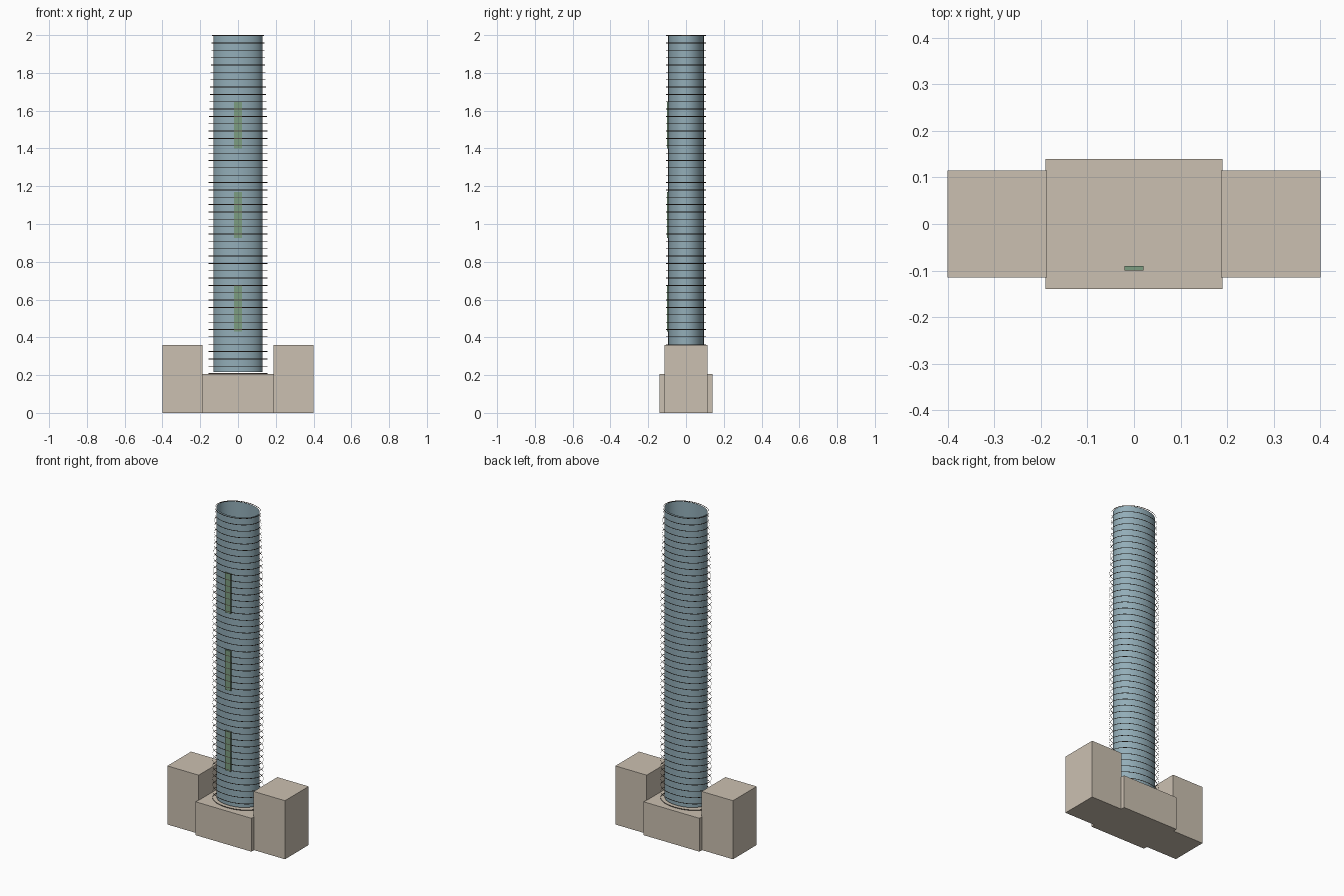
import bpy, bmesh, math

if "Cube" in bpy.data.objects:
    bpy.data.objects.remove(bpy.data.objects["Cube"])

SEGS = 64


def material(name, rgb):
    m = bpy.data.materials.new(name)
    m.diffuse_color = (*rgb, 1)
    m.use_nodes = True
    m.node_tree.nodes["Principled BSDF"].inputs["Base Color"].default_value = m.diffuse_color
    return m


stone = material("stone", (0.60, 0.53, 0.44))
glass = material("blue_glass", (0.29, 0.42, 0.48))
bronze = material("dark_bronze", (0.10, 0.075, 0.06))
green = material("garden_green", (0.20, 0.34, 0.22))


def finish(name, bm, mat, smooth=False):
    mesh = bpy.data.meshes.new(name)
    for f in bm.faces:
        f.smooth = smooth
    bm.to_mesh(mesh)
    bm.free()
    mesh.materials.append(mat)
    obj = bpy.data.objects.new(name, mesh)
    bpy.context.collection.objects.link(obj)
    return obj


def box(name, x0, x1, y0, y1, z0, z1, mat):
    bm = bmesh.new()
    bmesh.ops.create_cube(bm, size=1)
    for v in bm.verts:
        v.co.x = (x0 + x1) / 2 + v.co.x * (x1 - x0)
        v.co.y = (y0 + y1) / 2 + v.co.y * (y1 - y0)
        v.co.z = (z0 + z1) / 2 + v.co.z * (z1 - z0)
    return finish(name, bm, mat)


def oval_wall(bm, rx, ry, z0, z1):
    """Open upright wall following an ellipse."""
    angles = [2 * math.pi * i / SEGS for i in range(SEGS)]
    low, high = [[bm.verts.new((rx * math.cos(a), ry * math.sin(a), z))
                  for a in angles] for z in (z0, z1)]
    for i in range(SEGS):
        j = (i + 1) % SEGS
        bm.faces.new((low[i], low[j], high[j], high[i]))


# Podium and its two taller wings
box("podium", -0.19, 0.19, -0.14, 0.14, 0, 0.205, stone)
for side, x0, x1 in (("left", -0.40, -0.187), ("right", 0.187, 0.40)):
    box(side + "_wing", x0, x1, -0.115, 0.115, 0, 0.36, stone)

# Glass tower, an open oval tube
bm = bmesh.new()
oval_wall(bm, 0.131, 0.094, 0.217, 2.0)
finish("glass_tower", bm, glass, True)

# Thin floor bands standing off the glass, drawn in towards the top
bm = bmesh.new()
for i in range(47):
    z = 0.206 + i * 0.0389
    rx = 0.156 - 0.018 * max(0, (z - 1.5) / 0.5)
    oval_wall(bm, rx, 0.106, z, z + 0.004)
finish("floor_bands", bm, bronze, True)

# Planted strips on the front
for i, z in enumerate((0.43, 0.925, 1.40)):
    box(f"garden_strip_{i + 1}", -0.02, 0.02, -0.10, -0.09, z, z + 0.245, green)
